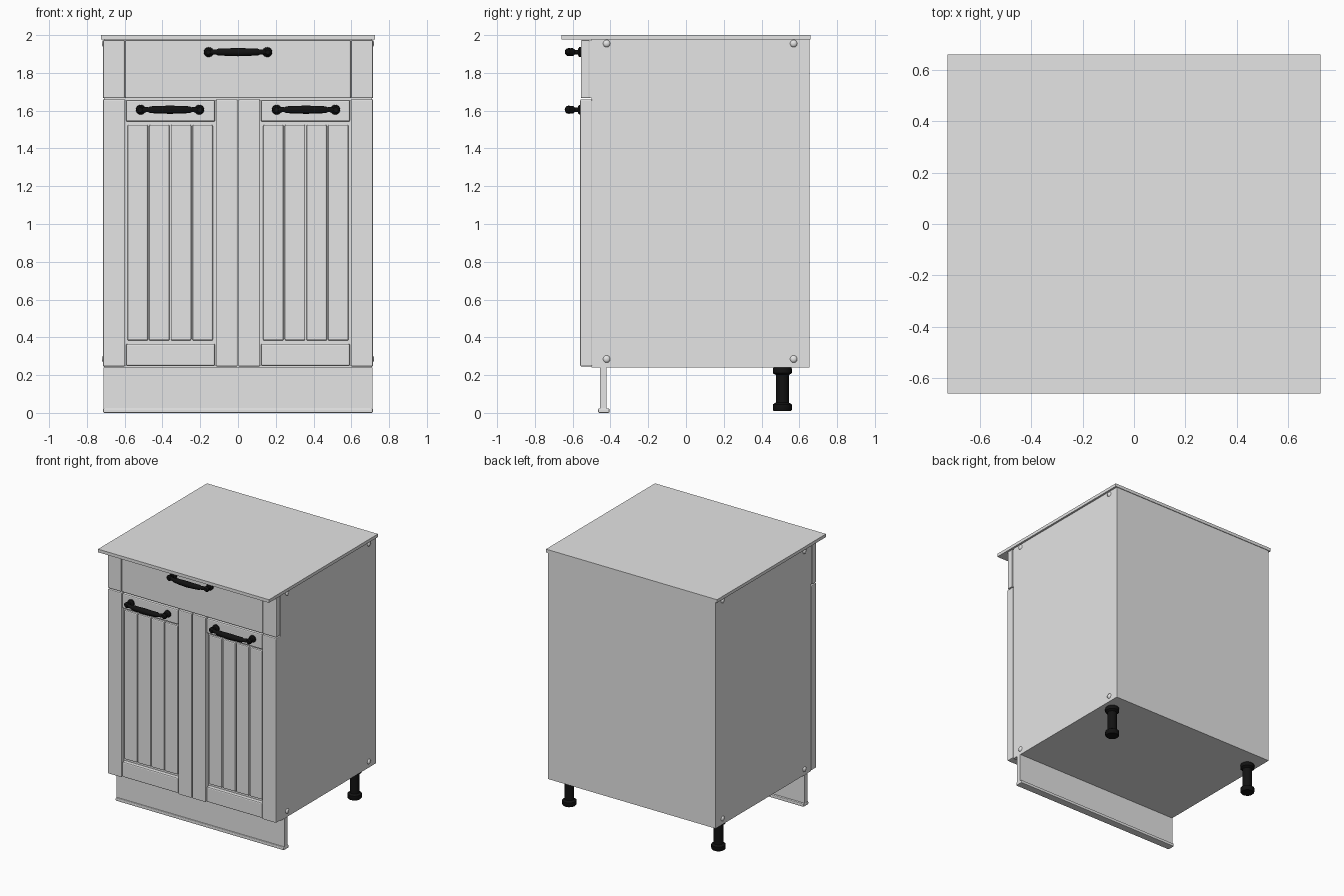
import bpy, bmesh, math
from mathutils import Matrix

if "Cube" in bpy.data.objects:
    bpy.data.objects.remove(bpy.data.objects["Cube"])


def material(name, rgb):
    m = bpy.data.materials.new(name)
    m.diffuse_color = (*rgb, 1)
    m.use_nodes = True
    m.node_tree.nodes["Principled BSDF"].inputs["Base Color"].default_value = m.diffuse_color
    return m


GREY = material("light_grey_paint", (0.78, 0.78, 0.78))
BLACK = material("black_metal", (0.006, 0.006, 0.006))


def finish(name, bm, mat):
    bmesh.ops.recalc_face_normals(bm, faces=bm.faces[:])
    me = bpy.data.meshes.new(name)
    bm.to_mesh(me)
    bm.free()
    me.materials.append(mat)
    ob = bpy.data.objects.new(name, me)
    bpy.context.collection.objects.link(ob)
    return ob


def box(name, x, y, z, mat=GREY, bevel=0):
    bm = bmesh.new()
    bmesh.ops.create_cube(bm, size=1)
    for v in bm.verts:
        for i, (a, b) in enumerate((x, y, z)):
            v.co[i] = (a + b) / 2 + v.co[i] * (b - a)
    ob = finish(name, bm, mat)
    if bevel:
        mod = ob.modifiers.new("soft_edges", 'BEVEL')
        mod.width, mod.segments = bevel, 2
    return ob


def smooth(ob):
    bpy.ops.object.select_all(action='DESELECT')
    ob.select_set(True)
    bpy.context.view_layer.objects.active = ob
    bpy.ops.object.shade_smooth_by_angle(angle=math.radians(40))


def lathe(name, profile, mat, matrix, n=24):
    """Closed turned part from (radius, height) pairs about local z."""
    bm = bmesh.new()
    rings = [[bm.verts.new((r * math.cos(2 * math.pi * i / n),
                            r * math.sin(2 * math.pi * i / n), h)) for i in range(n)]
             for r, h in profile]
    for a, b in zip(rings, rings[1:]):
        for i in range(n):
            j = (i + 1) % n
            bm.faces.new((a[i], a[j], b[j], b[i]))
    bm.faces.new(rings[0])
    bm.faces.new(rings[-1])
    bm.transform(matrix)
    ob = finish(name, bm, mat)
    smooth(ob)


def handle(name, x, y, z):
    """Bow handle with a swelling grip, two turned feet."""
    half = [(-.155, .005, .013), (-.157, -.03, .012), (-.145, -.052, .014),
            (-.115, -.06, .013), (-.105, -.061, .018), (-.05, -.066, .020)]
    path = half + [(0, -.067, .022)] + [(-a, b, r) for a, b, r in reversed(half)]
    cu = bpy.data.curves.new(name, 'CURVE')
    cu.dimensions = '3D'
    cu.bevel_depth, cu.bevel_resolution, cu.use_fill_caps = 1, 4, True
    sp = cu.splines.new('POLY')
    sp.points.add(len(path) - 1)
    for p, (a, b, r) in zip(sp.points, path):
        p.co, p.radius = (x + a, y + b, z, 1), r
    cu.materials.append(BLACK)
    ob = bpy.data.objects.new(name, cu)
    bpy.context.collection.objects.link(ob)
    bpy.ops.object.select_all(action='DESELECT')
    ob.select_set(True)
    bpy.context.view_layer.objects.active = ob
    bpy.ops.object.convert(target='MESH')
    smooth(bpy.context.view_layer.objects.active)
    for s in (-1, 1):
        m = Matrix.Translation((x + s * .155, y, z)) @ Matrix.Rotation(math.pi / 2, 4, 'X')
        lathe(name + "_foot", [(.026, -.003), (.026, .012), (.016, .02)], BLACK, m)
        # rounded tip at each end of the bow
        m = Matrix.Translation((x + s * .158, y - .045, z)) @ Matrix.Rotation(math.pi / 2, 4, 'X')
        lathe(name + "_tip", [(.012, -.01), (.021, 0), (.021, .012), (.012, .022)], BLACK, m)


# Carcass and worktop
box("carcass", (-.71, .71), (-.5, .655), (.24, 1.978))
box("worktop", (-.725, .725), (-.66, .66), (1.976, 2))

# Plinth with a small sealing lip at the floor
box("plinth", (-.712, .712), (-.455, -.42), (.015, .24))
box("plinth_lip", (-.714, .714), (-.465, -.405), (0, .024), bevel=.006)

# Drawer front: centre board and two end boards
box("drawer_backing", (-.705, .705), (-.535, -.5), (1.668, 1.972))
box("drawer_board", (-.597, .597), (-.555, -.51), (1.666, 1.974), bevel=.006)

for s, side in ((-1, "left"), (1, "right")):
    def part(name, x0, x1, y, z, bevel=.006):
        box(side + "_" + name, sorted((s * x0, s * x1)), y, z, bevel=bevel)

    part("drawer_end", .6, .715, (-.557, -.51), (1.666, 1.974))

    # Framed door with four tongue-and-groove boards
    part("door_backing", .005, .71, (-.527, -.495), (.25, 1.655), 0)
    part("door_inner_stile", .002, .117, (-.56, -.497), (.246, 1.66))
    part("door_outer_stile", .597, .715, (-.56, -.497), (.246, 1.66))
    part("door_top_rail", .121, .593, (-.555, -.5), (1.542, 1.657), .008)
    part("door_bottom_rail", .121, .593, (-.555, -.5), (.249, .366), .008)
    for i in range(4):
        x0 = .13 + i * .1145
        part("door_board", x0 + .003, x0 + .1115, (-.542, -.51), (.383, 1.525), .007)
    handle(side + "_door_handle", s * .36, -.553, 1.605)

    # Back adjustable leg
    lathe(side + "_back_leg",
          [(.045, .01), (.05, .016), (.05, .045), (.034, .055), (.034, .2),
           (.05, .21), (.05, .235), (.046, .243)],
          BLACK, Matrix.Translation((s * .632, .51, 0)))

    # Screw caps on the side panel
    for y in (-.42, .57):
        for z in (.285, 1.955):
            m = Matrix.Translation((s * .708, y, z)) @ Matrix.Rotation(s * math.pi / 2, 4, 'Y')
            lathe(side + "_screw_cap", [(.02, 0), (.017, .007), (.009, .012)], GREY, m, 16)

handle("drawer_handle", 0, -.553, 1.91)
